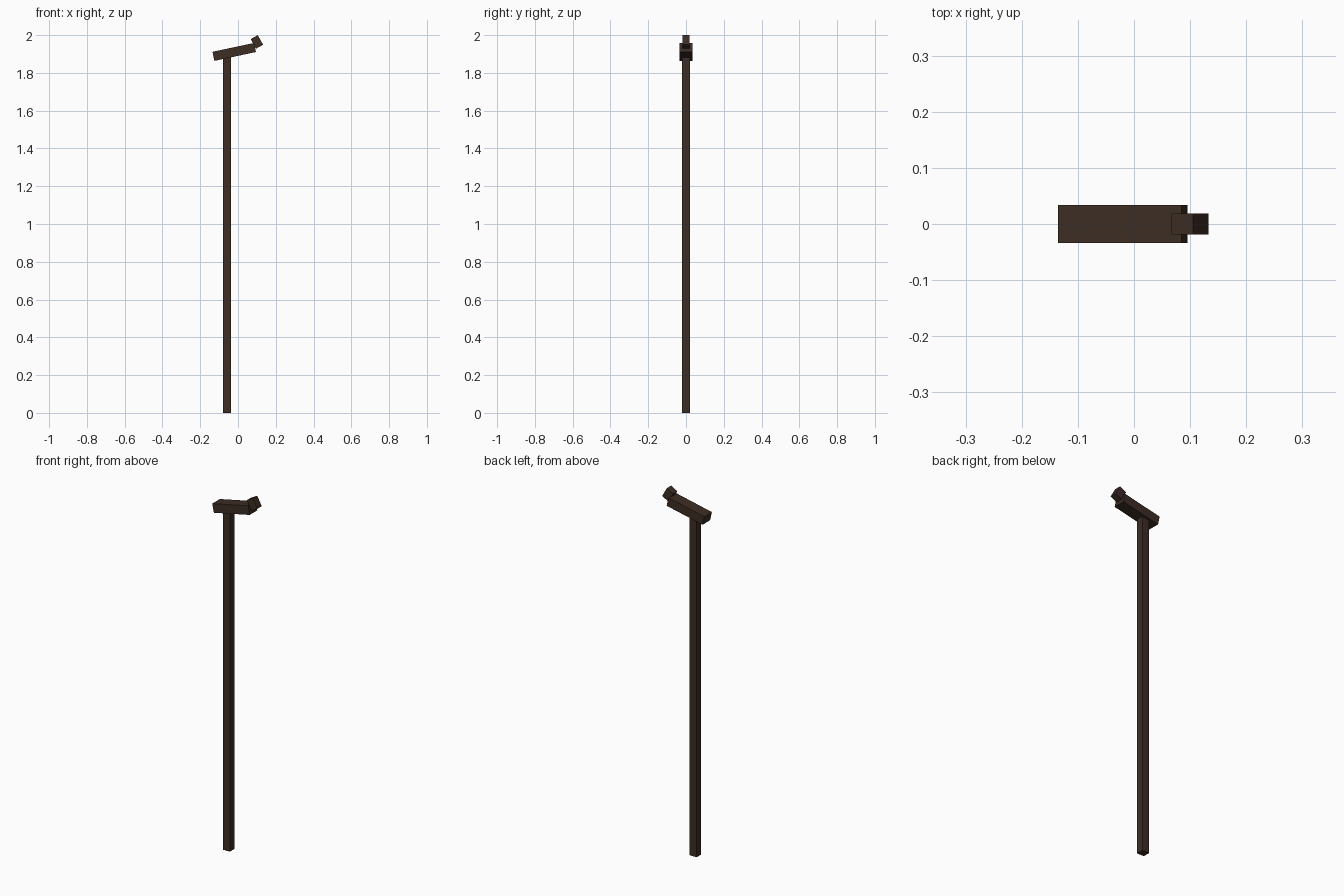
import bpy
from math import radians

default = bpy.data.objects.get("Cube")
if default:
    bpy.data.objects.remove(default, do_unlink=True)

# Dark timber colour
wood = bpy.data.materials.new("dark_brown_wood")
wood.use_nodes = True
colour = (0.045, 0.026, 0.018, 1)
wood.diffuse_color = colour
bsdf = next(n for n in wood.node_tree.nodes if n.type == 'BSDF_PRINCIPLED')
bsdf.inputs["Base Color"].default_value = colour


def beam(name, centre, size, tilt=0):
    """Square-cut block, raised towards +x by tilt degrees."""
    bpy.ops.mesh.primitive_cube_add(size=1, location=centre)
    obj = bpy.context.object
    obj.name = name
    obj.scale = size
    bpy.ops.object.transform_apply(location=False, rotation=False, scale=True)
    obj.rotation_euler.y = radians(-tilt)
    obj.data.materials.append(wood)
    return obj


# Long upright shaft, its top buried in the head
beam("shaft", (-0.058, 0, 0.943), (0.043, 0.04, 1.886))
# Tilted head across the shaft
beam("head", (-0.02, 0, 1.911), (0.225, 0.067, 0.049), 12)
# Small steeper tip on the raised end of the head
beam("tip", (0.1, 0, 1.964), (0.043, 0.038, 0.058), 29)
